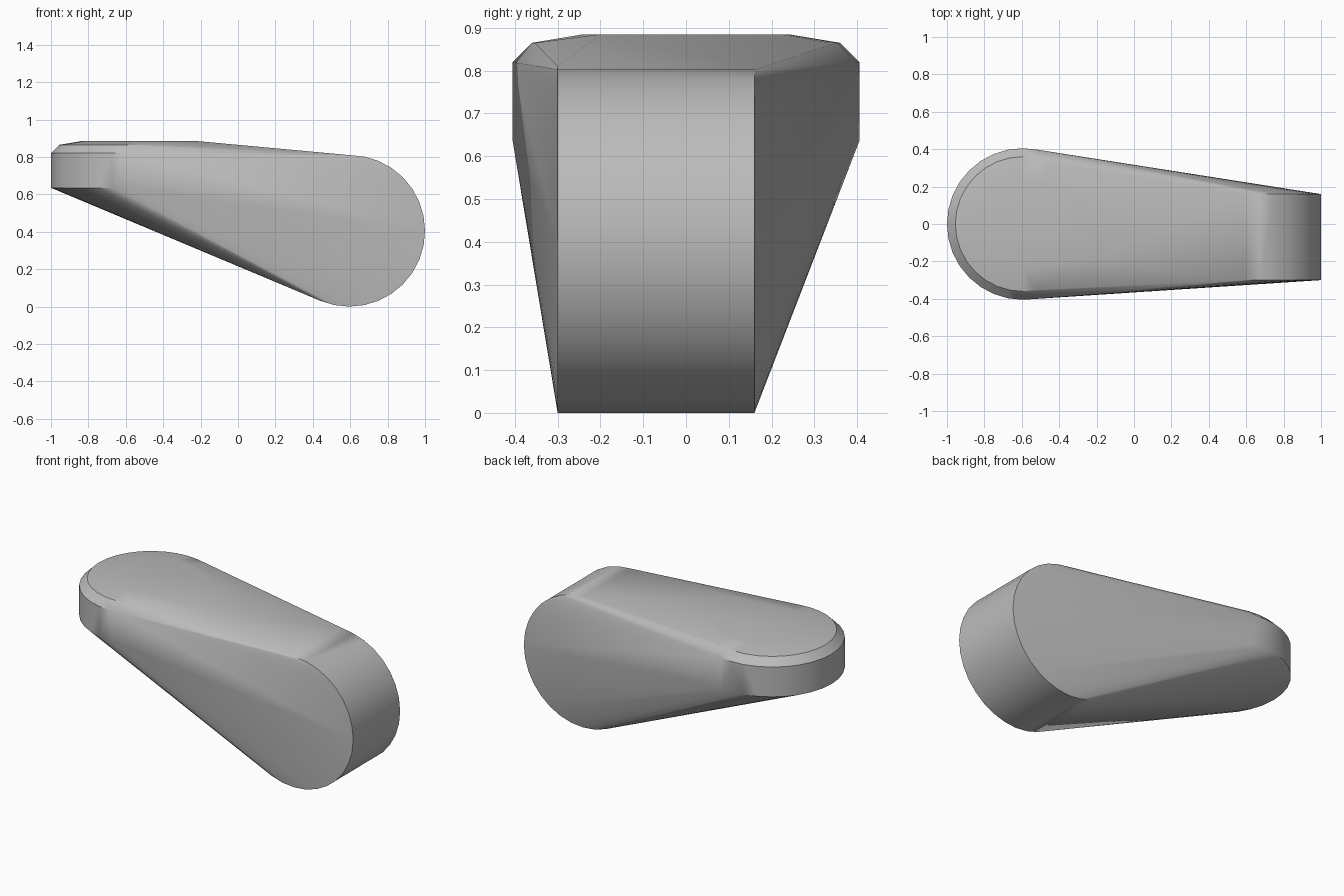
import bpy, bmesh
from math import sin, cos, tau, radians

cube = bpy.data.objects.get("Cube")
if cube:
    bpy.data.objects.remove(cube, do_unlink=True)

SIDES = 32
R = 0.405


def circle(r):
    return [(r * cos(tau * i / SIDES), r * sin(tau * i / SIDES)) for i in range(SIDES)]


points = []
# Thick round end: drum lying along y
for y in (-0.3, 0.16):
    points += [(0.595 + a, y, R + b) for a, b in circle(R)]
# Flat round end: upright disc with a bevelled rim and shallow dome
for r, z in ((R, 0.635), (R, 0.82), (0.36, 0.865), (0.24, 0.885)):
    points += [(-0.595 + a, b, z) for a, b in circle(r)]
# Ridge where the flat top meets the sloping back
points += [(-0.22, -0.2, 0.885), (-0.22, 0.1, 0.885)]

# Wrap both ends in one convex skin
bm = bmesh.new()
for p in points:
    bm.verts.new(p)
hull = bmesh.ops.convex_hull(bm, input=bm.verts)
bmesh.ops.delete(bm, geom=[v for v in bm.verts if not v.link_faces], context='VERTS')
bmesh.ops.dissolve_limit(bm, angle_limit=radians(0.3), verts=bm.verts, edges=bm.edges)
bmesh.ops.recalc_face_normals(bm, faces=bm.faces)
mesh = bpy.data.meshes.new("tapered_body")
bm.to_mesh(mesh)
bm.free()

body = bpy.data.objects.new("tapered_body", mesh)
bpy.context.collection.objects.link(body)

# Plain grey finish
grey = bpy.data.materials.new("plain_grey")
grey.use_nodes = True
colour = (0.5, 0.5, 0.5, 1)
grey.diffuse_color = colour
grey.node_tree.nodes["Principled BSDF"].inputs["Base Color"].default_value = colour
mesh.materials.append(grey)

bpy.ops.object.select_all(action='DESELECT')
body.select_set(True)
bpy.context.view_layer.objects.active = body
bpy.ops.object.shade_smooth_by_angle(angle=radians(30))
